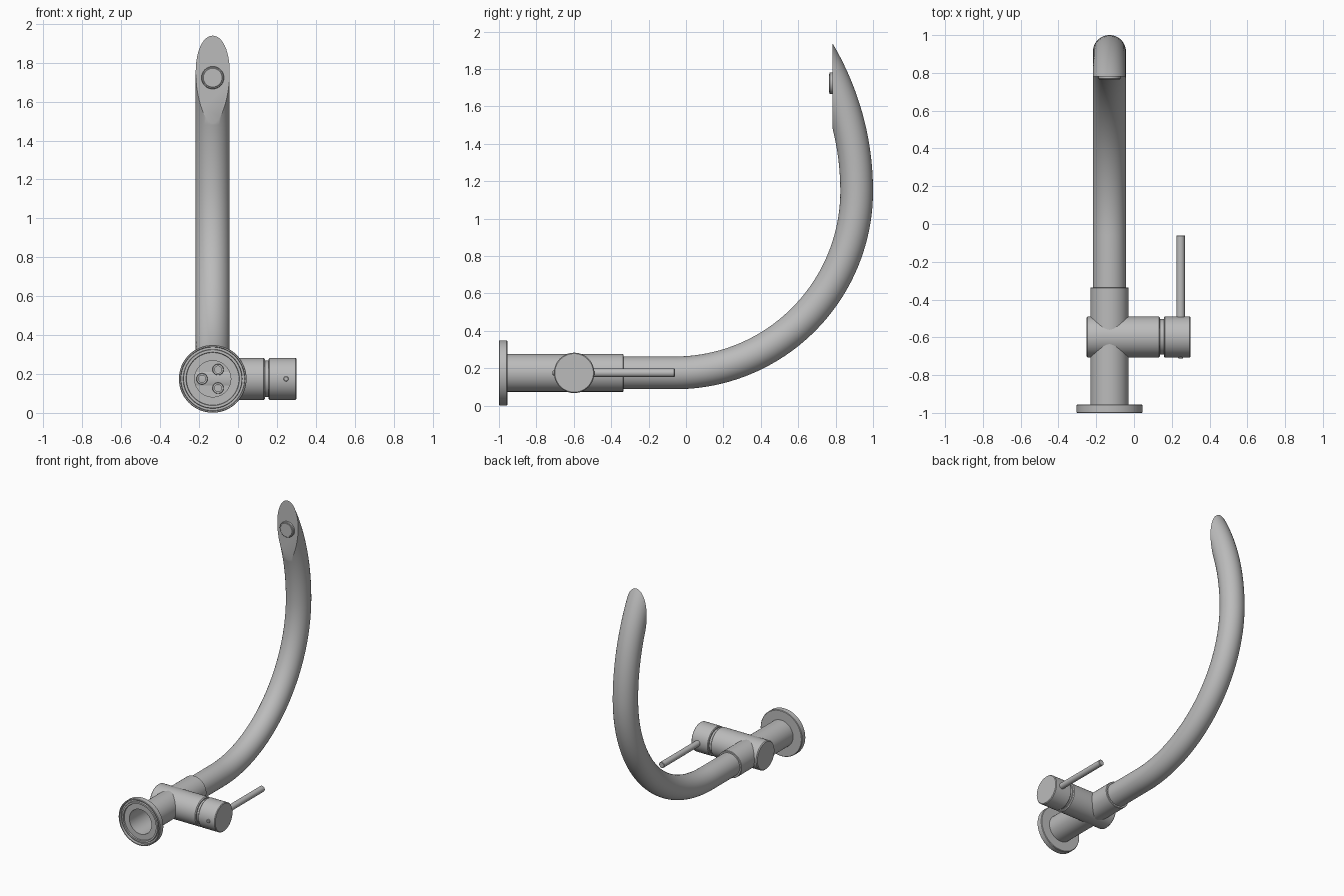
import bpy, bmesh, math
from mathutils import Vector

if "Cube" in bpy.data.objects:
    bpy.data.objects.remove(bpy.data.objects["Cube"], do_unlink=True)

metal = bpy.data.materials.new("brushed_grey_metal")
metal.use_nodes = True
GREY = (0.5, 0.5, 0.5, 1)
metal.diffuse_color = GREY
metal.node_tree.nodes["Principled BSDF"].inputs["Base Color"].default_value = GREY

CX, CZ = -0.13, 0.175      # main tube axis
VY = -0.598                # valve axis
X, Y = Vector((1, 0, 0)), Vector((0, 1, 0))


def finish(name, bm):
    bmesh.ops.recalc_face_normals(bm, faces=bm.faces)
    mesh = bpy.data.meshes.new(name)
    bm.to_mesh(mesh)
    bm.free()
    mesh.materials.append(metal)
    obj = bpy.data.objects.new(name, mesh)
    bpy.context.collection.objects.link(obj)
    return obj


def lathe(name, profile, origin, axis, steps=64):
    """Spin (distance along axis, radius) points into a solid."""
    bm = bmesh.new()
    pts = [bm.verts.new((r, 0, d)) for d, r in profile]
    edges = [bm.edges.new(pair) for pair in zip(pts, pts[1:])]
    bmesh.ops.spin(bm, geom=pts + edges, cent=(0, 0, 0), axis=(0, 0, 1),
                   angle=math.tau, steps=steps)
    bmesh.ops.remove_doubles(bm, verts=bm.verts, dist=0.0001)
    turn = Vector((0, 0, 1)).rotation_difference(axis).to_matrix()
    for v in bm.verts:
        v.co = turn @ v.co + Vector(origin)
    return finish(name, bm)


def rod(name, start, end, radius, origin, axis, bevel=0.004, steps=64):
    return lathe(name, [(start, 0), (start, radius - bevel), (start + bevel, radius),
                        (end - bevel, radius), (end, radius - bevel), (end, 0)],
                 origin, axis, steps)


# Body with stepped mounting flange and hollow underside
main = (CX, 0, CZ)
body = lathe("body_and_flange", [
    (-0.70, 0), (-0.70, 0.093), (-0.985, 0.093), (-0.985, 0.135), (-0.995, 0.137),
    (-0.995, 0.150), (-0.982, 0.152), (-0.982, 0.163), (-1.0, 0.165), (-1.0, 0.171),
    (-0.997, 0.174), (-0.959, 0.174), (-0.955, 0.170), (-0.955, 0.101),
    (-0.338, 0.101), (-0.335, 0.098), (-0.335, 0)], main, Y)

# Hose sockets in the underside
for i in range(3):
    a = math.pi + i * math.tau / 3
    spot = (CX + 0.055 * math.cos(a), 0, CZ + 0.055 * math.sin(a))
    lathe("hose_socket", [(-0.69, 0), (-0.69, 0.018), (-0.725, 0.018), (-0.725, 0.027),
                          (-0.72, 0.029), (-0.69, 0.029)], spot, Y, 32)

# Valve housing, neck and turning cap across the body
valve = (0, VY, CZ)
left_r = 0.108
housing = rod("valve_housing", -0.252, 0.138, left_r, valve, X, 0.006)
rod("valve_neck", 0.10, 0.20, 0.094, valve, X)
rod("handle_cap", 0.158, 0.30, left_r, valve, X, 0.005)

# Keep the hollow underside clear of the crossing valve housing
rod("handle_lever", -0.52, -0.06, 0.0225, (0.247, 0, CZ), Y, 0.003, 32)
rod("set_screw", -0.72, -0.68, 0.013, (0.247, 0.007, CZ), Y, 0.003, 24)

# Curved spout: straight run, quarter bend, then a gentler bend
R1, R2, TUBE, CUT = 0.9725, 1.46, 0.0875, 0.782
y0 = -0.06
path = [(-0.4, CZ, 0.0)]
for i in range(41):
    a = math.radians(90 * i / 40)
    path.append((y0 + R1 * math.sin(a), CZ + R1 * (1 - math.cos(a)), a))
for i in range(1, 25):
    b = math.radians(42 * i / 24)
    path.append((y0 + R1 - R2 * (1 - math.cos(b)), CZ + R1 + R2 * math.sin(b),
                 math.pi / 2 + b))

bm = bmesh.new()
SIDES = 48
rings = []
for y, z, a in path:
    ring = []
    for k in range(SIDES):
        t = math.tau * k / SIDES
        out = TUBE * math.sin(t)
        ring.append(bm.verts.new((CX + TUBE * math.cos(t),
                                  y - out * math.sin(a), z + out * math.cos(a))))
    rings.append(ring)
for lower, upper in zip(rings, rings[1:]):
    for k in range(SIDES):
        n = (k + 1) % SIDES
        bm.faces.new((lower[k], lower[n], upper[n], upper[k]))
bm.faces.new(rings[0])

# Slice the spout tip with a vertical plane and close it
tip = {v for v in bm.verts if v.co.z > CZ + R1 - 0.01}
geom = list(tip)
geom += [e for e in bm.edges if all(v in tip for v in e.verts)]
geom += [f for f in bm.faces if all(v in tip for v in f.verts)]
bmesh.ops.bisect_plane(bm, geom=geom, dist=0.00001, plane_co=(0, CUT, 0),
                       plane_no=(0, -1, 0), clear_outer=True)
rim = [e for e in bm.edges if e.is_boundary]
bmesh.ops.edgeloop_fill(bm, edges=rim)
finish("spout", bm)

# Aerator outlet on the sliced face
rod("outlet_ring", 0.766, 0.80, 0.058, (CX, 0, 1.723), Y, 0.003, 48)
rod("outlet_insert", 0.764, 0.79, 0.050, (CX, 0, 1.723), Y, 0.002, 48)

# Smooth shading with crisp edges
bpy.ops.object.select_all(action="DESELECT")
for obj in bpy.context.scene.objects:
    if obj.type == "MESH" and metal.name in obj.data.materials:
        obj.select_set(True)
        bpy.context.view_layer.objects.active = obj
bpy.ops.object.shade_smooth_by_angle(angle=math.radians(30))
